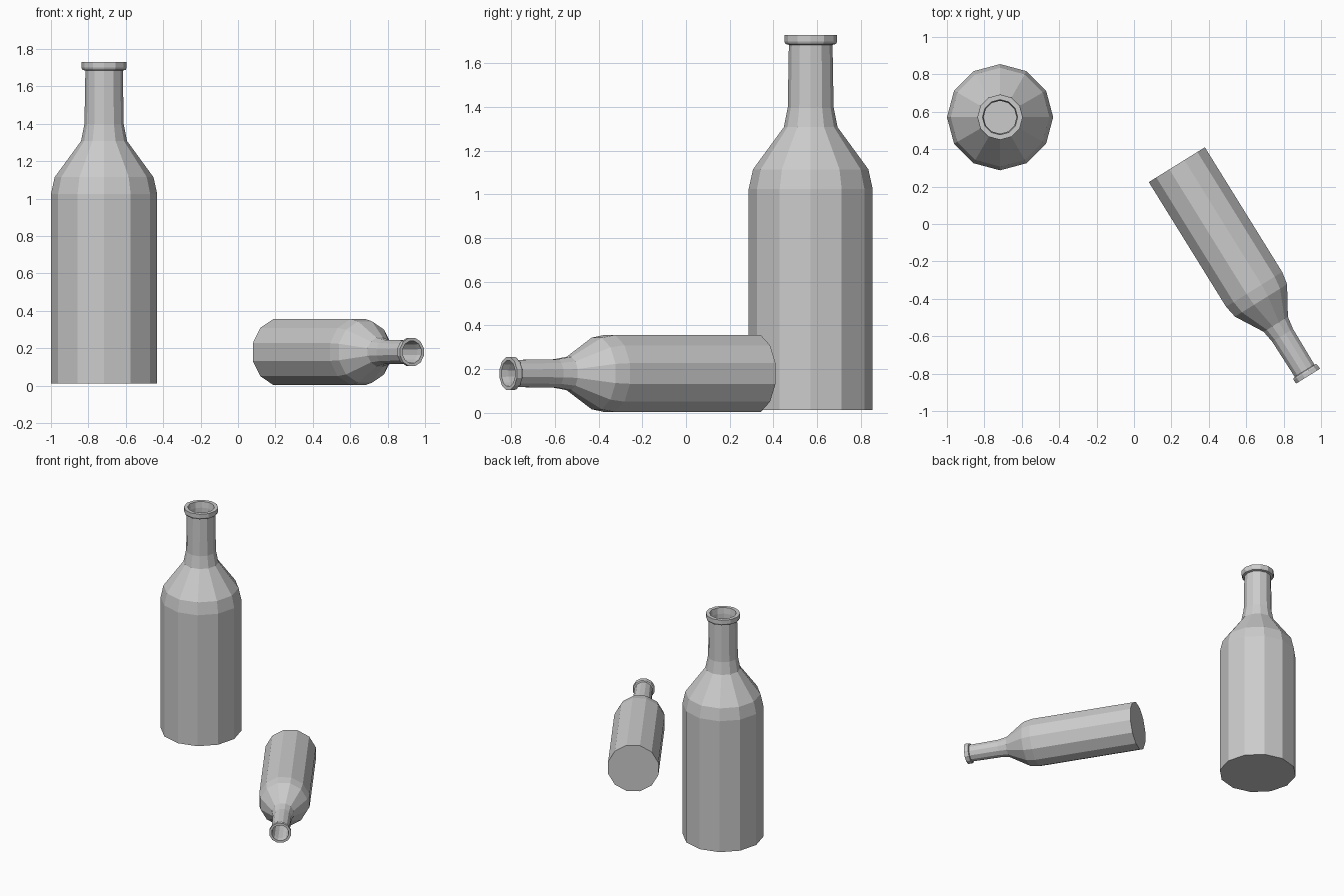
import bpy, bmesh
from math import cos, sin, pi, radians

if "Cube" in bpy.data.objects:
    bpy.data.objects.remove(bpy.data.objects["Cube"])

SIDES = 12
# (radius, height) from the base, up the outside, over the lip and down into the neck
PROFILE = [(0.284, 0.0), (0.284, 1.012), (0.264, 1.102), (0.123, 1.295),
           (0.105, 1.385), (0.100, 1.672), (0.116, 1.676), (0.121, 1.687),
           (0.121, 1.717), (0.094, 1.717), (0.088, 1.672), (0.088, 1.375)]


def bottle(name, location, rotation=(0, 0, 0), girth=1.0, length=1.0, twist=0.0):
    bm = bmesh.new()
    rings = []
    for r, z in PROFILE:
        rings.append([bm.verts.new((r * girth * cos(twist + 2 * pi * i / SIDES),
                                    r * girth * sin(twist + 2 * pi * i / SIDES),
                                    z * length)) for i in range(SIDES)])
    # walls between neighbouring rings
    for a, b in zip(rings, rings[1:]):
        for i in range(SIDES):
            j = (i + 1) % SIDES
            bm.faces.new((a[i], a[j], b[j], b[i]))
    # base and the closed end of the neck opening
    bm.faces.new(rings[0][::-1])
    bm.faces.new(rings[-1])
    mesh = bpy.data.meshes.new(name)
    bm.to_mesh(mesh)
    bm.free()
    obj = bpy.data.objects.new(name, mesh)
    obj.location = location
    obj.rotation_euler = rotation
    bpy.context.collection.objects.link(obj)
    return obj


# tall bottle, upright
bottle("standing_bottle", (-0.716, 0.571, 0.013))

# slimmer bottle lying on one flat side, mouth towards front right
bottle("lying_bottle", (0.229, 0.317, 0.18), (radians(90), 0, radians(31.8)),
       girth=0.643, length=0.775, twist=radians(15))
